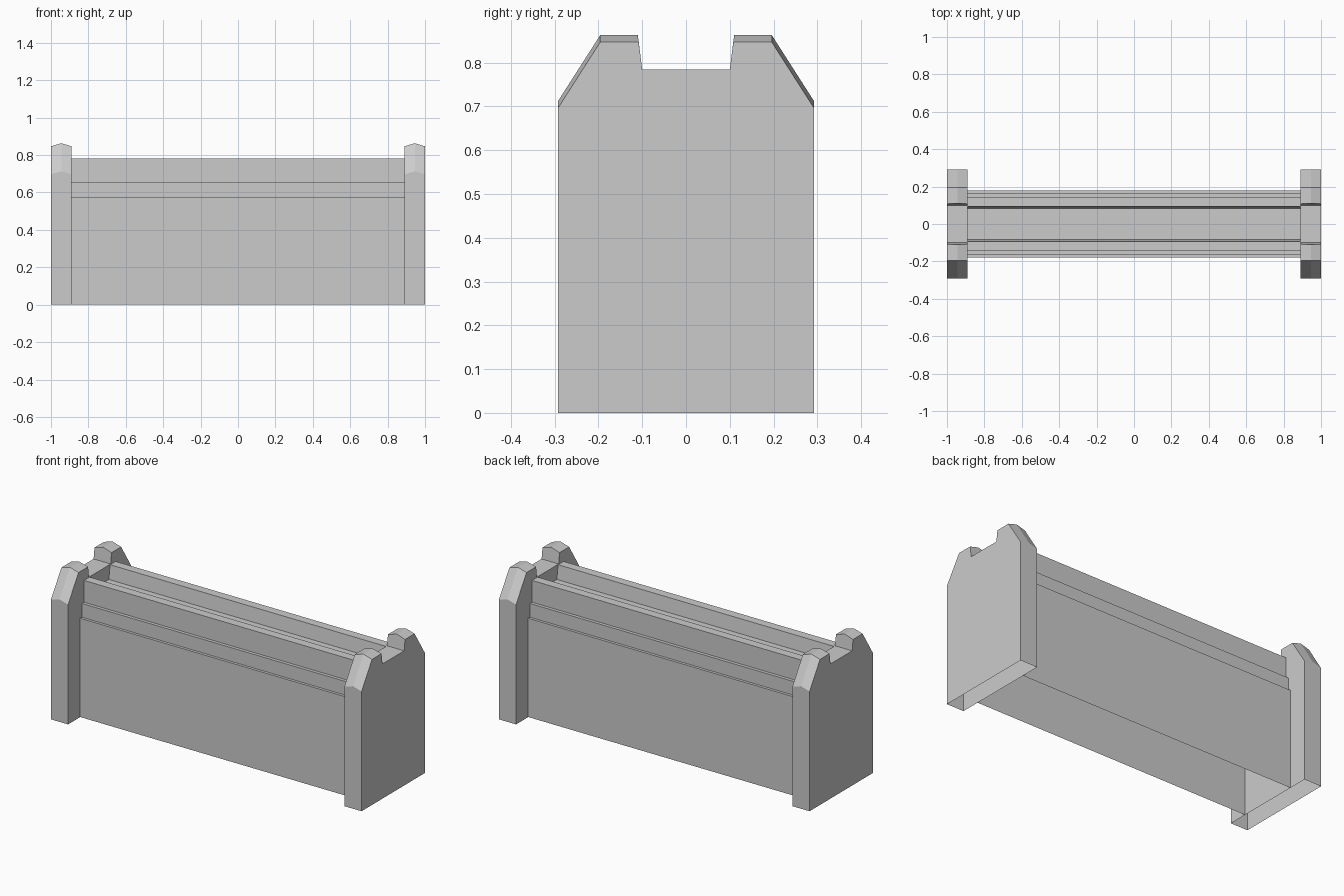
import bpy, bmesh

if "Cube" in bpy.data.objects:
    bpy.data.objects.remove(bpy.data.objects["Cube"])


def mirrored(half):
    """Complete a y-z half profile (outside to centre) across y = 0."""
    return half + [(-y, z) for y, z in reversed(half)]


def loft(name, sections, caps=False):
    """Skin an open y-z profile through x stations; the underside stays open."""
    bm = bmesh.new()
    rings = [[bm.verts.new((x, y, z)) for y, z in prof] for x, prof in sections]
    for a, b in zip(rings, rings[1:]):
        for i in range(len(a) - 1):
            bm.faces.new((a[i], a[i + 1], b[i + 1], b[i]))
    if caps:
        bm.faces.new(rings[0])
        bm.faces.new(rings[-1][::-1])
    bmesh.ops.recalc_face_normals(bm, faces=bm.faces)
    mesh = bpy.data.meshes.new(name)
    bm.to_mesh(mesh)
    bm.free()
    obj = bpy.data.objects.new(name, mesh)
    bpy.context.collection.objects.link(obj)
    return obj


# End posts: shouldered slab with a notch, its top raised to a central ridge
ridge = mirrored([(0.292, 0), (0.292, 0.713), (0.196, 0.863), (0.11, 0.863), (0.1, 0.784)])
edge = mirrored([(0.292, 0), (0.292, 0.697), (0.196, 0.847), (0.108, 0.847), (0.1, 0.784)])
for side, label in ((-1, "left"), (1, "right")):
    loft(label + "_end_post",
         [(side * 0.89, edge), (side * 0.945, ridge), (side * 1.0, edge)], caps=True)

# Long body: two outer steps, flat rims and a shallow trough along the top
body = mirrored([(0.18, 0), (0.18, 0.575), (0.164, 0.575), (0.164, 0.655),
                 (0.145, 0.655), (0.145, 0.782), (0.094, 0.782), (0.084, 0.70)])
loft("stepped_body", [(-0.89, body), (0.89, body)])
